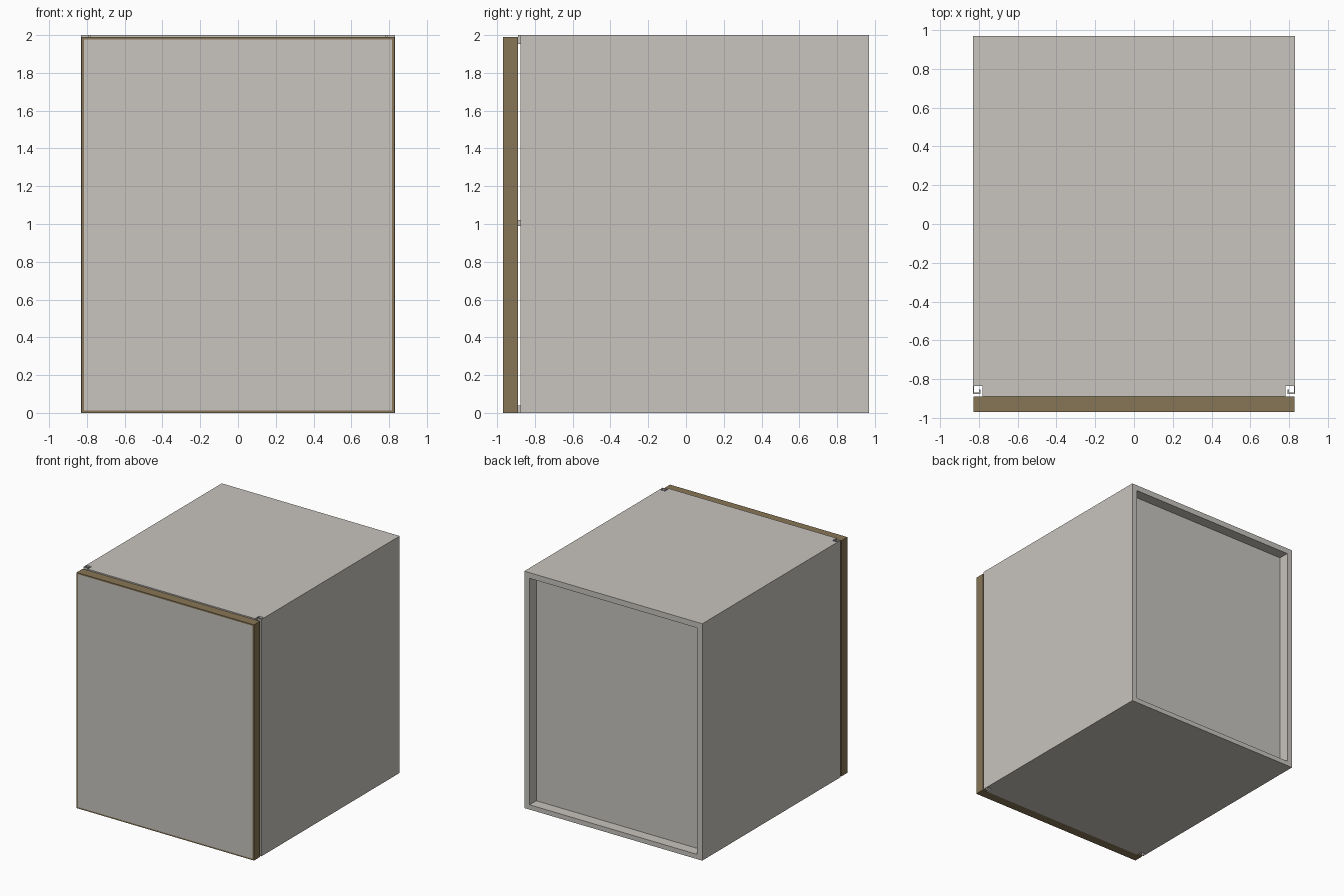
import bpy, bmesh

if "Cube" in bpy.data.objects:
    bpy.data.objects.remove(bpy.data.objects["Cube"])

def mat(name, col):
    m = bpy.data.materials.new(name)
    m.diffuse_color = (*col, 1)
    m.use_nodes = True
    m.node_tree.nodes["Principled BSDF"].inputs["Base Color"].default_value = m.diffuse_color
    return m

GREY = mat("light_grey_laminate", (0.58, 0.555, 0.52))
BROWN = mat("brown_edging", (0.245, 0.18, 0.092))

def prism(name, pts, z0, z1, material):
    """Extrude an xy outline from z0 to z1."""
    bm = bmesh.new()
    f = bm.faces.new([bm.verts.new((x, y, z0)) for x, y in pts])
    r = bmesh.ops.extrude_face_region(bm, geom=[f])
    top = [v for v in r["geom"] if isinstance(v, bmesh.types.BMVert)]
    bmesh.ops.translate(bm, verts=top, vec=(0, 0, z1 - z0))
    bmesh.ops.recalc_face_normals(bm, faces=bm.faces)
    me = bpy.data.meshes.new(name)
    bm.to_mesh(me)
    bm.free()
    me.materials.append(material)
    ob = bpy.data.objects.new(name, me)
    bpy.context.collection.objects.link(ob)
    return ob

def box(name, x0, x1, y0, y1, z0, z1, material):
    return prism(name, [(x0, y0), (x1, y0), (x1, y1), (x0, y1)], z0, z1, material)

W, IN, BACK = 0.831, 0.782, 0.97
FRONT = -0.89          # front of top and bottom boards
H = 2.0

# Side panels with a hooked finger channel along the front edge
side = [(IN, BACK), (W, BACK), (W, -0.876), (0.792, -0.876), (0.792, -0.852),
        (0.798, -0.852), (0.798, -0.868), (W - 0.006, -0.868),
        (W - 0.006, -0.836), (IN, -0.836)]
for s, n in ((1, "right"), (-1, "left")):
    prism(n + "_side_panel", [(s * x, y) for x, y in side], 0, H, GREY)

# Top, bottom, recessed back and inner shelf
box("top_panel", -IN, IN, FRONT, BACK, H - 0.048, H, GREY)
box("bottom_panel", -IN, IN, FRONT, BACK, 0, 0.04, GREY)
box("back_panel", -IN, IN, 0.85, 0.88, 0.04, H - 0.048, GREY)
box("shelf", -IN, IN, FRONT, 0.85, 0.99, 1.02, GREY)

# Door slab with brown edges and an inset grey face
door = box("door", -0.828, 0.828, -0.97, FRONT, 0.0, 1.99, BROWN)
door.data.materials.append(GREY)
bm = bmesh.new()
bm.from_mesh(door.data)
front = [f for f in bm.faces if f.normal.y < -0.9]
bmesh.ops.inset_region(bm, faces=front, thickness=0.017)
for f in front:
    f.material_index = 1
bm.to_mesh(door.data)
bm.free()
